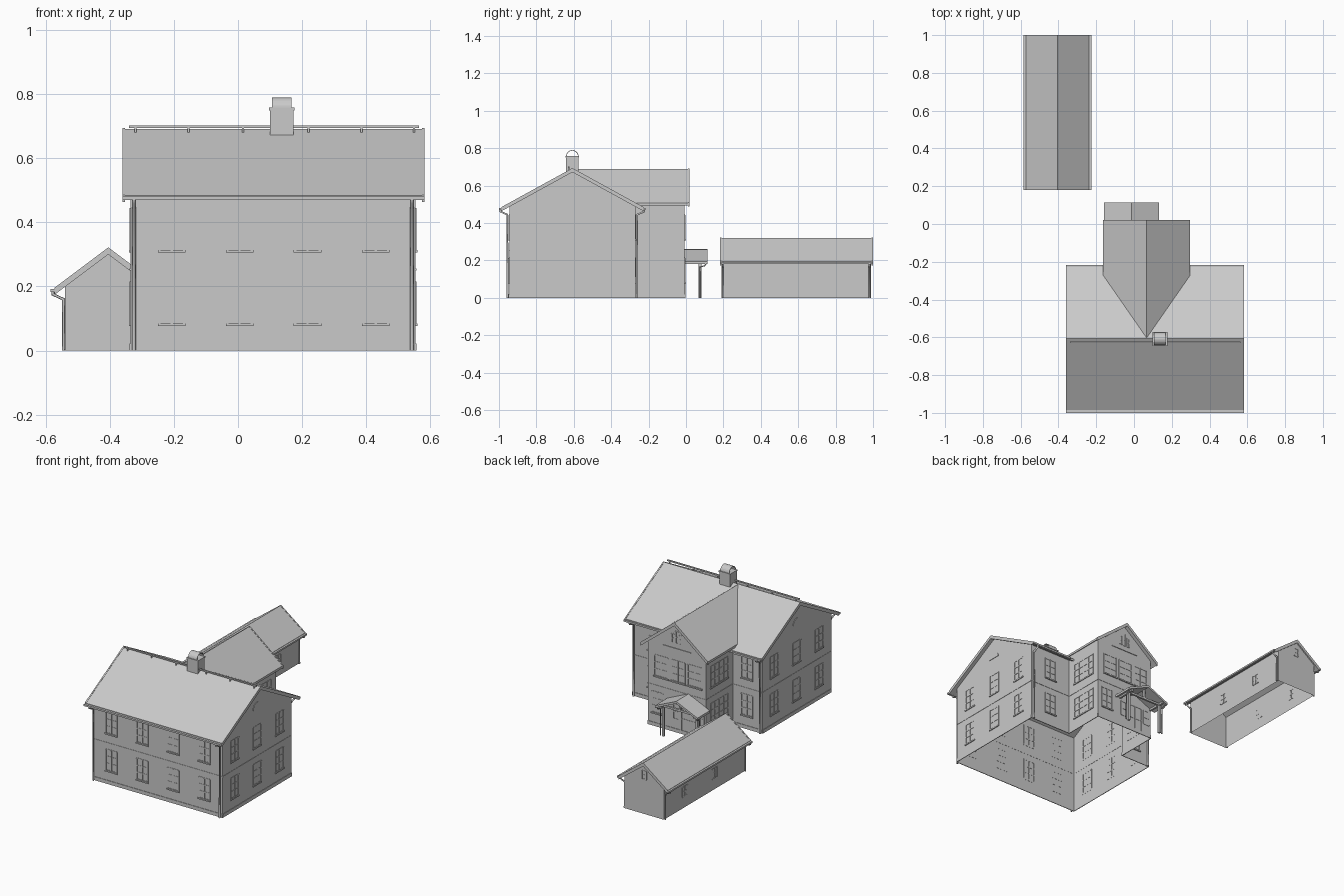
import bpy, bmesh, math
from mathutils import Vector

cube = bpy.data.objects.get("Cube")
if cube:
    bpy.data.objects.remove(cube, do_unlink=True)

grey = bpy.data.materials.new("plain_grey")
grey.use_nodes = True
grey.diffuse_color = (0.588, 0.588, 0.588, 1)
grey.node_tree.nodes["Principled BSDF"].inputs["Base Color"].default_value = grey.diffuse_color

# Wall planes of the main house and the rear wing
LEFT, RIGHT, FRONT, BACK = 0.555, -0.336, -0.945, -0.269
WING_L, WING_R, WING_END = 0.267, -0.133, -0.007
front, back = ("y", FRONT, -1), ("y", BACK, 1)
sides = (("x", RIGHT, -1), ("x", LEFT, 1))
wing_sides, wing_back = (("x", WING_R, -1), ("x", WING_L, 1)), ("y", WING_END, 1)


def finish(name, bm):
    bmesh.ops.recalc_face_normals(bm, faces=bm.faces)
    me = bpy.data.meshes.new(name)
    bm.to_mesh(me)
    bm.free()
    me.materials.append(grey)
    ob = bpy.data.objects.new(name, me)
    bpy.context.collection.objects.link(ob)
    return ob


def cut(ob, point, normal, trim=False):
    """Slice an object with a plane; trim removes the side behind it."""
    bm = bmesh.new()
    bm.from_mesh(ob.data)
    bmesh.ops.bisect_plane(bm, geom=bm.verts[:] + bm.edges[:] + bm.faces[:], plane_co=point,
                           plane_no=normal, clear_inner=trim)
    bm.to_mesh(ob.data)
    bm.free()


def drop_faces(ob, rule):
    bm = bmesh.new()
    bm.from_mesh(ob.data)
    bm.normal_update()
    bmesh.ops.delete(bm, geom=[f for f in bm.faces if rule(f)], context="FACES")
    bm.to_mesh(ob.data)
    bm.free()


def add_box(bm, lo, hi):
    lo, hi = Vector(lo), Vector(hi)
    vs = bmesh.ops.create_cube(bm, size=1)["verts"]
    bmesh.ops.scale(bm, vec=hi - lo, verts=vs)
    bmesh.ops.translate(bm, vec=(lo + hi) / 2, verts=vs)


def boxes(name, *pairs):
    bm = bmesh.new()
    for lo, hi in pairs:
        add_box(bm, lo, hi)
    return finish(name, bm)


def prism(name, axis, profile, a0, a1):
    """Extrude a (side, height) outline along the x or y axis."""
    bm = bmesh.new()
    place = (lambda s, a, z: (a, s, z)) if axis == "x" else (lambda s, a, z: (s, a, z))
    face = bm.faces.new([bm.verts.new(place(s, a0, z)) for s, z in profile])
    new = bmesh.ops.extrude_face_region(bm, geom=[face])["geom"]
    move = Vector(place(0, a1 - a0, 0))
    bmesh.ops.translate(bm, vec=move, verts=[v for v in new if isinstance(v, bmesh.types.BMVert)])
    return finish(name, bm)


def roof(name, axis, c, half, a0, a1, eave, ridge, t=0.014):
    return prism(name, axis, [(c - half, eave), (c, ridge), (c + half, eave),
                              (c + half, eave - t), (c, ridge - t), (c - half, eave - t)], a0, a1)


def verge(name, axis, c, half, a, eave, ridge):
    """Board covering a gable end of a roof, centred on a."""
    roof(name, axis, c, half, a - 0.004, a + 0.004, eave + 0.002, ridge + 0.002, 0.022)


def walls(name, axis, c, wall, half, a0, a1, eave, ridge):
    """Gabled walls, open below and under the roof."""
    top = ridge - 0.01
    side = top - (ridge - eave) * wall / half
    ob = prism(name, axis, [(c - wall, 0), (c + wall, 0), (c + wall, side),
                            (c, top), (c - wall, side)], a0, a1)
    drop_faces(ob, lambda f: abs(f.normal.z) > 0.1)
    return ob


def pipe(name, points, r=0.006):
    cu = bpy.data.curves.new(name, "CURVE")
    cu.dimensions = "3D"
    cu.bevel_depth, cu.bevel_resolution, cu.use_fill_caps = r, 1, True
    sp = cu.splines.new("POLY")
    sp.points.add(len(points) - 1)
    for p, co in zip(sp.points, points):
        p.co = (*co, 1)
    tmp = bpy.data.objects.new(name, cu)
    bpy.context.collection.objects.link(tmp)
    me = bpy.data.meshes.new_from_object(tmp)
    bpy.data.objects.remove(tmp, do_unlink=True)
    me.materials.clear()
    me.materials.append(grey)
    for p in me.polygons:
        p.use_smooth = len(p.vertices) == 4
    bpy.context.collection.objects.link(bpy.data.objects.new(name, me))


def on_wall(bm, wall, u0, u1, z0, z1, depth=0.004):
    """Plate on a wall given as (normal axis, coordinate, outward sign)."""
    axis, at, sign = wall
    d0, d1 = sorted((at - 0.001 * sign, at + depth * sign))
    if axis == "x":
        add_box(bm, (d0, u0, z0), (d1, u1, z1))
    else:
        add_box(bm, (u0, d0, z0), (u1, d1, z1))


def window(bm, wall, u, z, w=0.076, h=0.128, cols=2, rows=3, sill=0.007):
    b = 0.0035
    for i in range(cols + 1):
        x = u - w / 2 + w * i / cols
        on_wall(bm, wall, x - b, x + b, z, z + h, 0.003)
    for j in range(rows + 1):
        y = z + h * j / rows
        on_wall(bm, wall, u - w / 2, u + w / 2, y - b, y + b, 0.002)
    if sill:
        on_wall(bm, wall, u - w / 2 - 0.005, u + w / 2 + 0.005, z - 0.008, z, sill)


# Main house, its back wall opened towards the wing
main = ("x", -0.607, 0.379)
roof("main_roof", *main, -0.358, 0.578, 0.484, 0.692)
for x in (-0.357, 0.578):
    verge("main_verge_board", *main, x, 0.484, 0.692)
shell = walls("main_walls", "x", -0.607, 0.338, 0.379, RIGHT, LEFT, 0.484, 0.692)
for x in (WING_R, WING_L):
    cut(shell, (x, 0, 0), (1, 0, 0))
drop_faces(shell, lambda f: f.normal.y > 0.9 and WING_R < f.calc_center_median().x < WING_L)

# Rear wing, its roof trimmed along the valleys
wing = ("y", 0.067, 0.23)
wing_roof = roof("wing_roof", *wing, -0.6, 0.016, 0.508, 0.69)
cut(wing_roof, (0, -0.607, 0.68), (0, 0.208, 0.379), trim=True)
verge("wing_verge_board", *wing, 0.016, 0.508, 0.69)
shell = walls("wing_walls", "y", 0.067, 0.2, 0.23, BACK, WING_END, 0.508, 0.69)
drop_faces(shell, lambda f: f.normal.y < -0.9)

# Outbuilding
shed = ("y", -0.405, 0.168)
roof("outbuilding_roof", *shed, 0.182, 0.997, 0.194, 0.32)
for y in (0.185, 0.996):
    verge("outbuilding_verge_board", *shed, y, 0.194, 0.32)
walls("outbuilding_walls", "y", -0.405, 0.135, 0.168, 0.19, 0.988, 0.194, 0.32)

# Plinth and storey bands
bm = bmesh.new()
for z0, z1, d in ((0, 0.022, 0.003), (0.25, 0.256, 0.002)):
    on_wall(bm, front, RIGHT, LEFT, z0, z1, d)
    on_wall(bm, back, RIGHT, WING_R, z0, z1, d)
    on_wall(bm, back, WING_L, LEFT, z0, z1, d)
    on_wall(bm, wing_back, WING_R, WING_L, z0, z1, d)
    for wall in sides:
        on_wall(bm, wall, FRONT, BACK, z0, z1, d)
    for wall in wing_sides:
        on_wall(bm, wall, BACK, WING_END, z0, z1, d)
finish("wall_bands", bm)

# Windows of both storeys
bm = bmesh.new()
for z in (0.084, 0.314):
    for x in (-0.207, 0.005, 0.217, 0.43):
        window(bm, front, x, z)
    for wall in sides:
        for y in (-0.385, -0.605, -0.825):
            window(bm, wall, y, z, sill=0.005)
    for x in (-0.23, 0.41):
        window(bm, back, x, z)
    for wall in wing_sides:
        window(bm, wall, -0.137, z, w=0.17, cols=4, sill=0.005)
for x in (0.175, 0.06, -0.055):
    window(bm, wing_back, x, 0.314, w=0.095)
window(bm, wing_back, 0.2, 0.084)
for i in (-1, 0, 1):
    window(bm, wing_back, 0.067 + 0.027 * i, 0.55 , w=0.016, h=0.055 + 0.02 * (i == 0), cols=1, rows=2, sill=0)
on_wall(bm, wing_back, -0.03, 0.16, 0.515, 0.52)
finish("windows", bm)

# Half-round attic windows
for x in (RIGHT - 0.003, LEFT - 0.001):
    arc = [(-0.607 + 0.04 * math.cos(math.pi * i / 10), 0.55 + 0.04 * math.sin(math.pi * i / 10))
           for i in range(11)]
    prism("attic_window", "x", arc, x, x + 0.004)

# Entrance door and porch
bm = bmesh.new()
window(bm, wing_back, -0.013, 0.012, w=0.1, h=0.16, cols=2, rows=2, sill=0)
for x in (-0.098, 0.072):
    window(bm, wing_back, x, 0.08, w=0.04, h=0.09, cols=1, rows=2, sill=0)
finish("entrance_door", bm)
roof("porch_roof", "y", -0.013, 0.146, WING_END, 0.115, 0.195, 0.26)
posts = (-0.128, 0.102)
boxes("porch_posts", *[((x - 0.007, 0.068, 0), (x + 0.007, 0.082, 0.2)) for x in posts])
boxes("porch_beams", *[((x - 0.006, WING_END, 0.182), (x + 0.006, 0.108, 0.194)) for x in posts],
      ((-0.128, 0.069, 0.182), (0.102, 0.081, 0.194)), ((-0.019, 0.069, 0.19), (-0.007, 0.081, 0.25)))

# Small openings of the outbuilding
bm = bmesh.new()
for wall in (("x", -0.54, -1), ("x", -0.27, 1)):
    for y in (0.49, 0.78):
        window(bm, wall, y, 0.07, w=0.05, h=0.06, cols=2, rows=2, sill=0)
window(bm, ("y", 0.19, -1), -0.405, 0.27, w=0.012, h=0.016, cols=1, rows=1, sill=0)
window(bm, ("y", 0.988, 1), -0.405, 0.215, w=0.03, h=0.05, cols=1, rows=2, sill=0)
finish("outbuilding_windows", bm)

# Chimney with an open half-round hood
boxes("chimney", ((0.1, -0.641, 0.64), (0.174, -0.575, 0.752)), ((0.097, -0.645, 0.75), (0.177, -0.571, 0.758)))
hood = [(-0.608 + r * math.cos(math.pi * i / 12), 0.757 + r * math.sin(math.pi * i / 12))
        for r, steps in ((0.033, range(13)), (0.03, range(12, -1, -1))) for i in steps]
prism("chimney_hood", "x", hood, 0.106, 0.167)

# Ridge rail on brackets
boxes("ridge_rail", ((-0.34, -0.63, 0.695), (0.565, -0.622, 0.703)),
      *[((x - 0.003, -0.629, 0.676), (x + 0.003, -0.623, 0.696)) for x in (-0.32, -0.155, 0.015, 0.22, 0.385, 0.55)])

# Gutters
boxes("main_gutters", ((-0.36, -1, 0.47), (0.582, -0.985, 0.481)),
      *[((x0, -0.229, 0.47), (x1, -0.217, 0.481)) for x0, x1 in ((-0.36, -0.165), (0.297, 0.582))])
boxes("outbuilding_gutters", *[((x - 0.006, 0.181, 0.182), (x + 0.006, 1, 0.192)) for x in (-0.579, -0.231)])

# Downpipes
for x in (-0.325, 0.543):
    for edge, wall in ((-0.992, -0.955), (-0.223, -0.261)):
        pipe("main_downpipe", [(x, edge, 0.475), (x, edge, 0.462), (x, wall, 0.445), (x, wall, 0)])
for y in (0.197, 0.981):
    for edge, wall in ((-0.578, -0.545), (-0.232, -0.265)):
        pipe("outbuilding_downpipe", [(edge, y, 0.187), (edge, y, 0.175), (wall, y, 0.16), (wall, y, 0)], 0.005)
for x in (-0.148, 0.122):
    pipe("porch_downpipe", [(x, 0.108, 0.185), (x, 0.1, 0.172), (x, 0.076, 0.165), (x, 0.076, 0)], 0.004)
